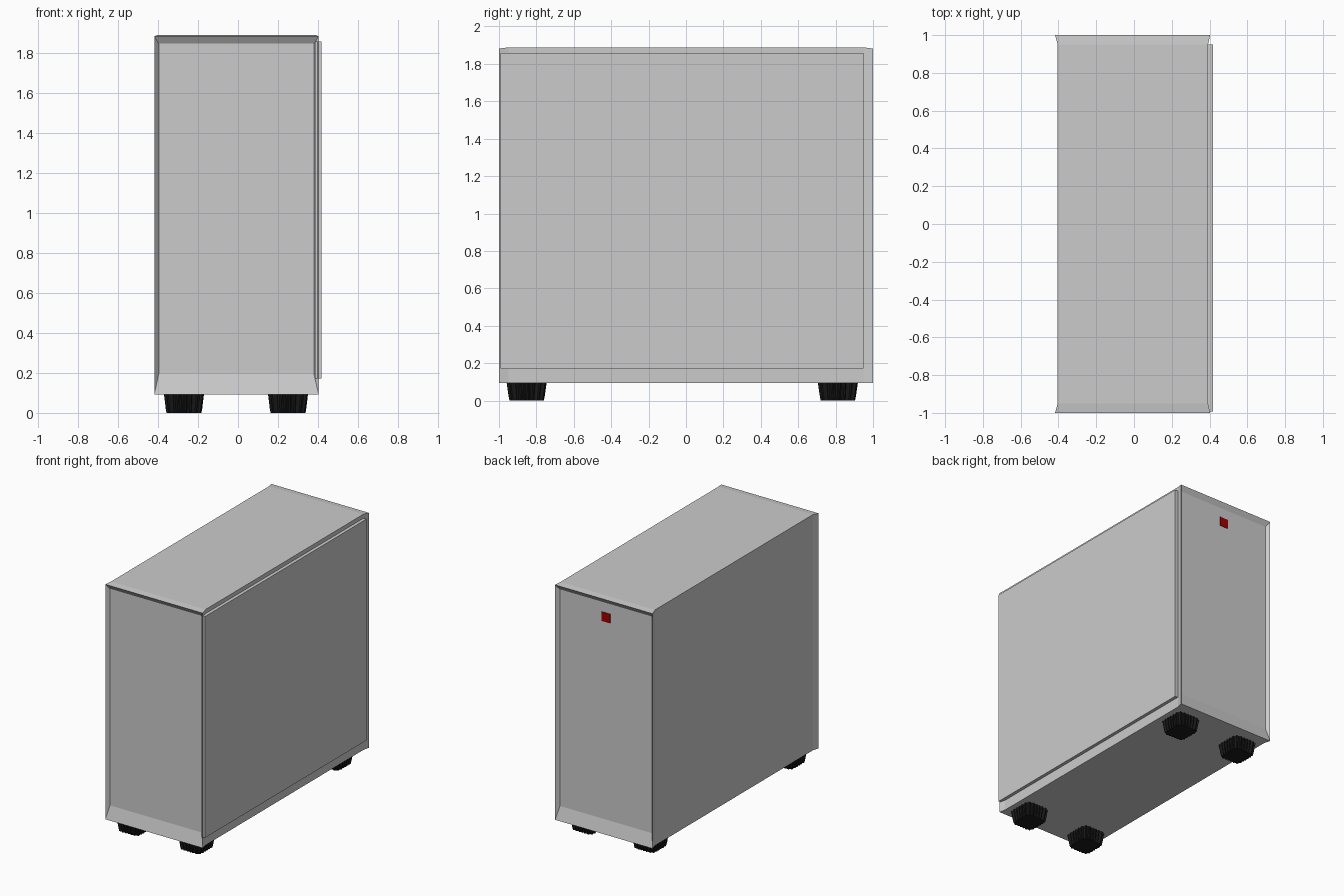
import bpy, math

if "Cube" in bpy.data.objects:
    bpy.data.objects.remove(bpy.data.objects["Cube"])


def make_mesh(name, verts, faces, color=None):
    me = bpy.data.meshes.new(name)
    me.from_pydata(verts, [], faces)
    me.update()
    ob = bpy.data.objects.new(name, me)
    bpy.context.collection.objects.link(ob)
    if color:
        mat = bpy.data.materials.new(name + "_color")
        mat.diffuse_color = color
        mat.use_nodes = True
        mat.node_tree.nodes["Principled BSDF"].inputs["Base Color"].default_value = mat.diffuse_color
        me.materials.append(mat)
    return ob


def loft(name, rings, color=None):
    """Skin a list of equal-length rings and cap both ends."""
    n = len(rings[0])
    verts = [p for ring in rings for p in ring]
    faces = [(k * n + i, k * n + (i + 1) % n, (k + 1) * n + (i + 1) % n, (k + 1) * n + i)
             for k in range(len(rings) - 1) for i in range(n)]
    faces.append(tuple(reversed(range(n))))
    faces.append(tuple(range((len(rings) - 1) * n, len(rings) * n)))
    return make_mesh(name, verts, faces, color)


def rect(y, x0, x1, z0, z1):
    # ordered so that lofting towards +y gives outward normals
    return [(x0, y, z0), (x0, y, z1), (x1, y, z1), (x1, y, z0)][::-1]


def box(name, x0, x1, y0, y1, z0, z1, color=None):
    return loft(name, [rect(y0, x0, x1, z0, z1)[::-1], rect(y1, x0, x1, z0, z1)[::-1]], color)


# Case body: slightly flared ends, each with a shallow sloped recess
BOTTOM = 0.093
inner = (-0.396, 0.379, 0.195, 1.845)
flare = (-0.418, 0.403, BOTTOM, 1.882)
middle = (-0.404, 0.392, BOTTOM, 1.888)
sections = [(-0.975, inner), (-1.0, flare), (-0.95, middle),
            (0.95, middle), (1.0, flare), (0.975, inner)]
loft("case_body", [rect(y, *s)[::-1] for y, s in sections])

# Removable side panel
box("side_panel", 0.385, 0.417, -0.993, 0.95, 0.172, 1.857)

# Red switch on the back
box("power_switch", -0.045, 0.025, 0.965, 0.979, 1.70, 1.77, (0.35, 0.0, 0.0, 1))


# Feet: tapered rounded squares with ribbed sides
def foot_ring(cx, cy, z, hx, hy, count=96):
    ring = []
    for i in range(count):
        a = 2 * math.pi * (i + 0.5) / count
        c, s = math.cos(a), math.sin(a)
        r = (abs(c) ** 6 + abs(s) ** 6) ** (-1 / 6)
        r *= 1.0 if (i // 2) % 2 == 0 else 0.92
        ring.append((cx + hx * r * c, cy + hy * r * s, z))
    return ring


for side, cx in (("left", -0.27), ("right", 0.25)):
    for end, cy in (("front", -0.852), ("back", 0.812)):
        loft(f"{end}_{side}_foot",
             [foot_ring(cx, cy, 0.0, 0.087, 0.092),
              foot_ring(cx, cy, 0.02, 0.091, 0.096),
              foot_ring(cx, cy, BOTTOM + 0.002, 0.1, 0.107)],
             (0.01, 0.01, 0.01, 1))
